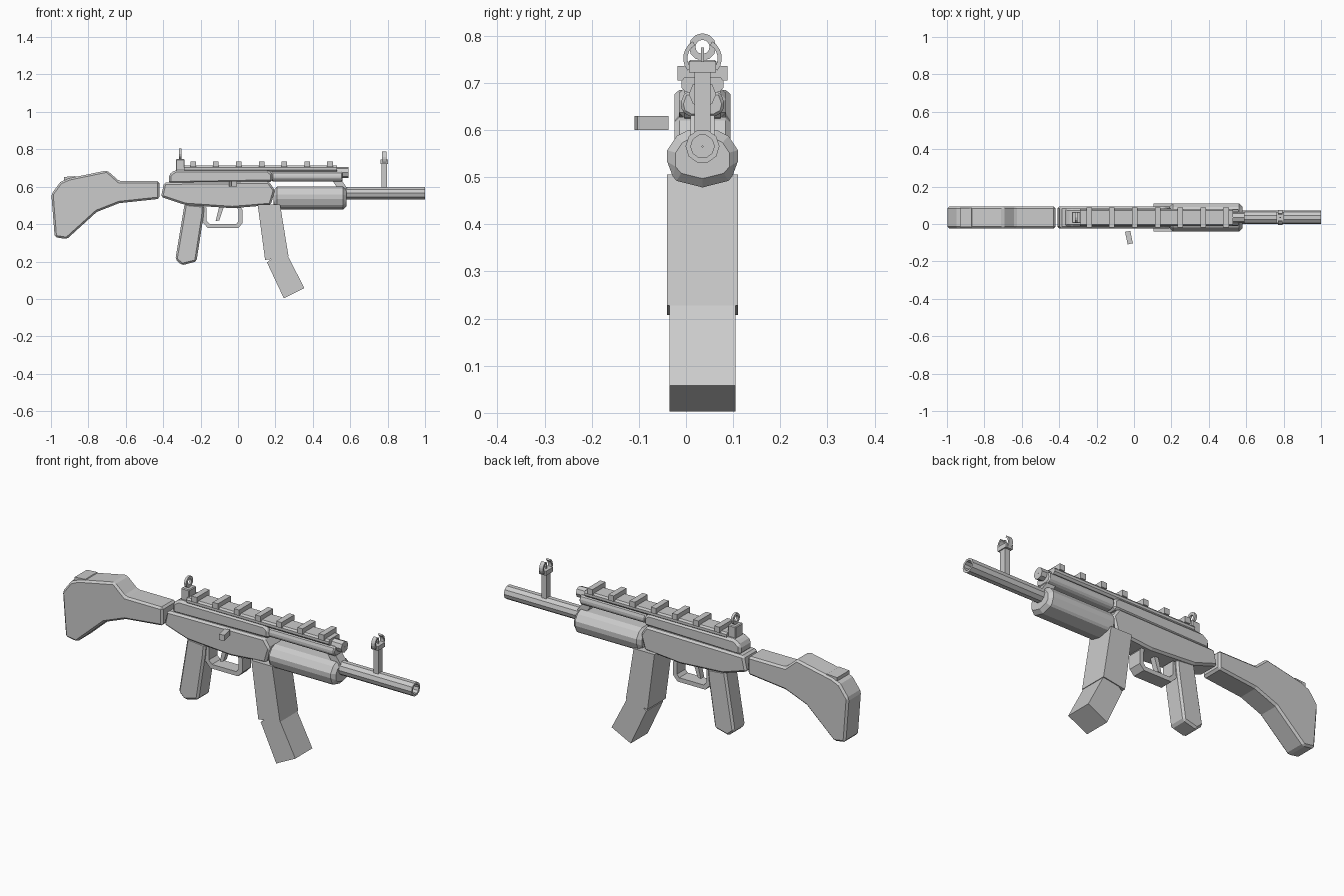
import bpy, bmesh, math

YC = 0.035  # the centre plane of the gun; the side handle shifts it off y = 0

metal = bpy.data.materials.new("plain grey")
metal.diffuse_color = (0.6, 0.6, 0.6, 1)


def finish(name, bm, bevel=0.0):
    bmesh.ops.recalc_face_normals(bm, faces=bm.faces)
    me = bpy.data.meshes.new(name)
    bm.to_mesh(me)
    bm.free()
    me.materials.append(metal)
    ob = bpy.data.objects.new(name, me)
    bpy.context.collection.objects.link(ob)
    if bevel:
        m = ob.modifiers.new("bevel", 'BEVEL')
        m.width = bevel
        m.segments = 1
        m.limit_method = 'ANGLE'
        m.angle_limit = math.radians(35)
    return ob


def extrude(name, pts, vec, bevel=0.0):
    bm = bmesh.new()
    f = bm.faces.new([bm.verts.new(p) for p in pts])
    g = bmesh.ops.extrude_face_region(bm, geom=[f])
    vs = [e for e in g["geom"] if isinstance(e, bmesh.types.BMVert)]
    bmesh.ops.translate(bm, verts=vs, vec=vec)
    return finish(name, bm, bevel)


def side(name, pts, half, bevel=0.0):
    """Side outline (x, z) given thickness across y."""
    return extrude(name, [(x, YC - half, z) for x, z in pts], (0, 2 * half, 0), bevel)


def section(name, pts, x0, x1, bevel=0.0):
    """Half cross-section (y, z), mirrored and run along x."""
    full = pts + [(-y, z) for y, z in reversed(pts) if y > 0]
    return extrude(name, [(x0, YC + y, z) for y, z in full], (x1 - x0, 0, 0), bevel)


def box(name, x0, x1, half, z0, z1, bevel=0.0):
    return side(name, [(x0, z0), (x1, z0), (x1, z1), (x0, z1)], half, bevel)


def arc(name, x, zc, r0, r1, a0, a1, n, thick):
    """Flat arc in the y-z plane, angles in degrees; 360 gives a ring."""
    bm = bmesh.new()
    closed = abs(a1 - a0) >= 360
    rows = []
    for i in range(n if closed else n + 1):
        a = math.radians(a0 + (a1 - a0) * i / n)
        rows.append([bm.verts.new((x + dx, YC + r * math.cos(a), zc + r * math.sin(a)))
                     for r, dx in ((r0, -thick / 2), (r1, -thick / 2),
                                   (r1, thick / 2), (r0, thick / 2))])
    for i in range(n):
        p, q = rows[i], rows[(i + 1) % len(rows)]
        for k in range(4):
            bm.faces.new((p[k], p[(k + 1) % 4], q[(k + 1) % 4], q[k]))
    if not closed:
        bm.faces.new(rows[0])
        bm.faces.new(rows[-1])
    return finish(name, bm)


# Stock, with a small plate let into its top
side("stock", [(-0.998, 0.56), (-0.95, 0.625), (-0.905, 0.645), (-0.70, 0.687),
               (-0.635, 0.63), (-0.42, 0.63), (-0.42, 0.535), (-0.635, 0.512),
               (-0.755, 0.465), (-0.915, 0.32), (-0.98, 0.33)], 0.059, 0.01)
side("stock_plate", [(-0.93, 0.625), (-0.93, 0.652), (-0.87, 0.656), (-0.85, 0.63)], 0.05)

# Receiver
side("lower_receiver", [(-0.412, 0.545), (-0.395, 0.622), (0.165, 0.628), (0.198, 0.58),
                        (0.175, 0.502), (-0.03, 0.485), (-0.28, 0.502)], 0.059, 0.01)
side("upper_receiver", [(-0.37, 0.615), (-0.37, 0.665), (-0.335, 0.69), (0.16, 0.69),
                        (0.185, 0.67), (0.185, 0.625)], 0.05, 0.012)

# Top rail and its teeth
section("rail", [(0.036, 0.68), (0.045, 0.69), (0.045, 0.703), (0.038, 0.712)], -0.29, 0.53)
for i in range(7):
    x = -0.24 + i * 0.122
    box(f"rail_tooth_{i + 1}", x - 0.015, x + 0.015, 0.053, 0.705, 0.735)

# Handguards, gas tube and gas block
section("lower_handguard", [(0.0, 0.478), (0.055, 0.492), (0.075, 0.515), (0.075, 0.557),
                            (0.055, 0.587), (0.03, 0.6)], 0.19, 0.58, 0.018)
section("upper_handguard", [(0.025, 0.628), (0.042, 0.637), (0.047, 0.655), (0.038, 0.68)],
        0.18, 0.56, 0.006)
arc("gas_tube", 0.385, 0.676, 0.002, 0.029, 0, 360, 8, 0.41)
side("gas_block", [(0.50, 0.64), (0.55, 0.64), (0.585, 0.59), (0.57, 0.56), (0.54, 0.58)], 0.025)

# Hollow barrel
arc("barrel", 0.78, 0.565, 0.025, 0.036, 0, 360, 10, 0.44)
arc("bore_end", 0.75, 0.565, 0.001, 0.026, 0, 360, 10, 0.3)

# Grip and magazine
side("pistol_grip", [(-0.285, 0.51), (-0.18, 0.50), (-0.185, 0.44), (-0.222, 0.2),
                     (-0.3, 0.18), (-0.335, 0.212)], 0.05, 0.01)
side("magazine_upper", [(0.105, 0.505), (0.225, 0.505), (0.27, 0.228), (0.145, 0.208)], 0.075)
side("magazine_lower", [(0.155, 0.195), (0.20, 0.23), (0.262, 0.238), (0.355, 0.058),
                        (0.245, 0.003)], 0.07)

# Trigger guard as a bent strip, and trigger
side("trigger_guard", [(-0.19, 0.49), (-0.19, 0.41), (-0.16, 0.378), (0.0, 0.378),
                       (0.025, 0.405), (0.025, 0.475), (0.01, 0.495), (-0.005, 0.49),
                       (0.003, 0.47), (0.003, 0.415), (-0.01, 0.4), (-0.15, 0.4),
                       (-0.168, 0.418), (-0.168, 0.49)], 0.035)
side("trigger", [(-0.1, 0.495), (-0.075, 0.495), (-0.1, 0.42), (-0.12, 0.415)], 0.014)

# Side handle, standing slightly clear of the receiver and turned a little
extrude("charging_handle", [(-0.048, -0.042, 0.6), (-0.02, -0.037, 0.6),
                            (-0.006, -0.103, 0.6), (-0.034, -0.109, 0.6)], (0, 0, 0.03))

# Rear sight
box("rear_sight_base", -0.332, -0.285, 0.03, 0.685, 0.748, 0.004)
box("rear_sight_stem", -0.314, -0.304, 0.01, 0.74, 0.762)
arc("rear_sight_ring", -0.309, 0.776, 0.015, 0.029, 0, 360, 12, 0.012)

# Front sight
box("front_sight_post", 0.767, 0.797, 0.017, 0.59, 0.73)
box("front_sight_block", 0.762, 0.802, 0.029, 0.722, 0.745)
box("front_sight_pin", 0.778, 0.786, 0.003, 0.74, 0.775)
for name, a0, a1 in (("right", -40, 60), ("left", 120, 220)):
    arc(f"front_sight_ear_{name}", 0.782, 0.752, 0.032, 0.041, a0, a1, 6, 0.022)
